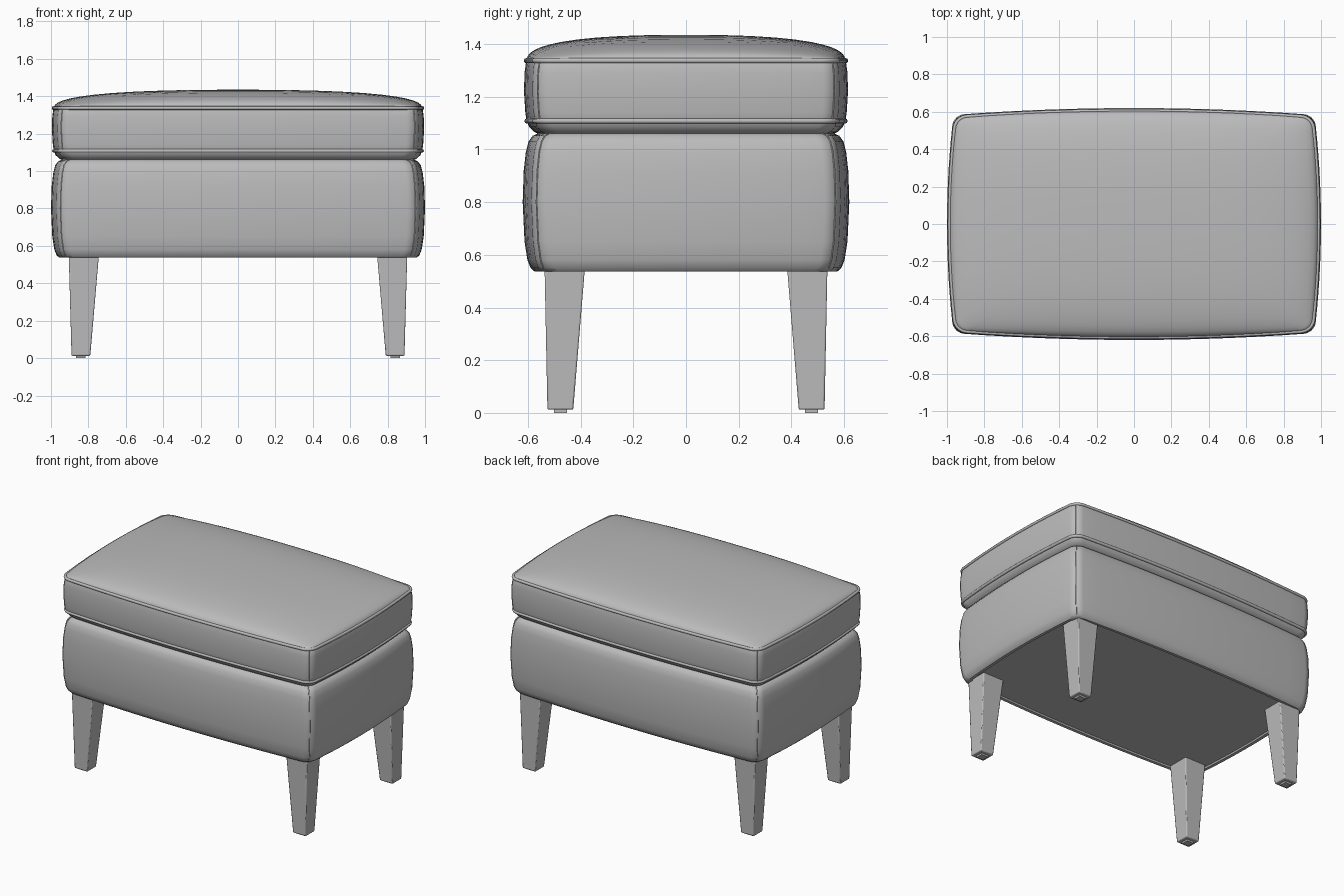
import bpy, bmesh, math
from mathutils import Vector

cube = bpy.data.objects.get("Cube")
if cube:
    bpy.data.objects.remove(cube, do_unlink=True)

HX, HY = 1.0, 0.62

grey = bpy.data.materials.new("plain grey")
grey.use_nodes = True
grey.diffuse_color = (0.5, 0.5, 0.5, 1)
grey.node_tree.nodes["Principled BSDF"].inputs["Base Color"].default_value = (0.5, 0.5, 0.5, 1)


def finish(bm, name, angle=40):
    bmesh.ops.recalc_face_normals(bm, faces=bm.faces)
    mesh = bpy.data.meshes.new(name)
    bm.to_mesh(mesh)
    bm.free()
    mesh.materials.append(grey)
    obj = bpy.data.objects.new(name, mesh)
    bpy.context.collection.objects.link(obj)
    bpy.ops.object.select_all(action='DESELECT')
    obj.select_set(True)
    bpy.context.view_layer.objects.active = obj
    bpy.ops.object.shade_smooth_by_angle(angle=math.radians(angle))
    return obj


def outline(inset=0.0, r=0.06, arc=8, side=14):
    """Rounded rectangle whose four sides bow outwards."""
    hx, hy = HX - inset, HY - inset
    corners = [(1, 1, 0), (-1, 1, 1), (-1, -1, 2), (1, -1, 3)]
    base = []
    for sx, sy, q in corners:
        for i in range(arc + 1):
            a = (q + i / arc) * math.pi / 2
            base.append(Vector((sx * (hx - r) + r * math.cos(a),
                                sy * (hy - r) + r * math.sin(a))))
    pts = []
    for i, p in enumerate(base):
        pts.append(p)
        if i % (arc + 1) == arc:
            nxt = base[(i + 1) % len(base)]
            pts += [p.lerp(nxt, k / side) for k in range(1, side)]
    return pts


def bow(p):
    u, v = p.x / HX, p.y / HY
    return p.x * (1 - 0.035 * v * v), p.y * (1 - 0.06 * u * u)


def dome(p):
    u, v = min(abs(p.x) / 0.985, 1), min(abs(p.y) / 0.605, 1)
    return 0.1 * ((1 - u ** 2.5) * (1 - v ** 2.5)) ** 0.4


def loft(bm, rings):
    """Skin a list of closed rings of 3D points; returns vertex rings."""
    loops = [[bm.verts.new(co) for co in ring] for ring in rings]
    for a, b in zip(loops, loops[1:]):
        n = len(a)
        for i in range(n):
            bm.faces.new((a[i], a[(i + 1) % n], b[(i + 1) % n], b[i]))
    return loops


def level(inset, z):
    return [(*bow(p), z) for p in outline(inset)]


def tube(name, points, radius, closed):
    curve = bpy.data.curves.new(name, 'CURVE')
    curve.dimensions = '3D'
    curve.bevel_depth = radius
    curve.bevel_resolution = 2
    spline = curve.splines.new('POLY')
    spline.points.add(len(points) - 1)
    for sp, co in zip(spline.points, points):
        sp.co = (*co, 1)
    spline.use_cyclic_u = closed
    curve.materials.append(grey)
    bpy.context.collection.objects.link(bpy.data.objects.new(name, curve))


# Upholstered base: puffed sides, flat top, shallow recess below
base_profile = [(0.07, 0.548), (0.065, 0.538), (0.045, 0.537), (0.03, 0.55), (0.018, 0.58),
                (0.007, 0.65), (0.0, 0.8), (0.004, 0.92), (0.012, 0.99),
                (0.022, 1.03), (0.038, 1.052), (0.06, 1.062)]
bm = bmesh.new()
loops = loft(bm, [level(d, z) for d, z in base_profile])
bm.faces.new(loops[0])
bm.faces.new(loops[-1])
finish(bm, "upholstered_base")

# Loose cushion: underside, boxed band and domed top
band_profile = [(0.07, 1.055), (0.045, 1.066), (0.025, 1.085), (0.015, 1.108), (0.01, 1.14),
                (0.005, 1.22), (0.007, 1.29), (0.013, 1.335)]
rings = [level(d, z) for d, z in band_profile]
for s in (0.99, 0.975, 0.95, 0.91, 0.86, 0.78, 0.68, 0.55, 0.4, 0.25, 0.1, 0.03):
    rings.append([(*bow(p * s), 1.335 + dome(p * s)) for p in outline(0.013)])
bm = bmesh.new()
loops = loft(bm, rings)
bm.faces.new(loops[0])
bm.faces.new(loops[-1])
finish(bm, "seat_cushion", 60)

# Piping around the cushion
tube("upper_piping", level(0.014, 1.337), 0.01, True)
tube("lower_piping", level(0.016, 1.108), 0.01, True)

# Stitched seams down the four corners
for part, profile in (("base", base_profile[3:]), ("cushion", band_profile[3:])):
    for index, name in enumerate(("back_left", "back_right", "front_right", "front_left")):
        mid = 4 + index * 22
        tube(f"{part}_seam_{name}", [level(d, z)[mid] for d, z in profile], 0.003, False)


# Tapered square legs with small glides
def box_ring(x0, x1, y0, y1, z, sx, sy):
    return [(sx * x, sy * y, z) for x, y in ((x0, y0), (x1, y0), (x1, y1), (x0, y1))]


for sx, side in ((1, "left"), (-1, "right")):
    for sy, end in ((1, "back"), (-1, "front")):
        bm = bmesh.new()
        loops = loft(bm, [box_ring(0.79, 0.89, 0.428, 0.526, 0.012, sx, sy),
                          box_ring(0.743, 0.905, 0.383, 0.537, 0.56, sx, sy)])
        bm.faces.new(loops[0])
        bm.faces.new(loops[1])
        leg = finish(bm, f"{end}_{side}_leg", 30)
        bevel = leg.modifiers.new("soft edges", 'BEVEL')
        bevel.width = 0.006
        bevel.segments = 2
        bm = bmesh.new()
        loops = loft(bm, [box_ring(0.815, 0.865, 0.452, 0.502, z, sx, sy) for z in (0, 0.02)])
        bm.faces.new(loops[0])
        bm.faces.new(loops[1])
        finish(bm, f"{end}_{side}_glide", 30)
